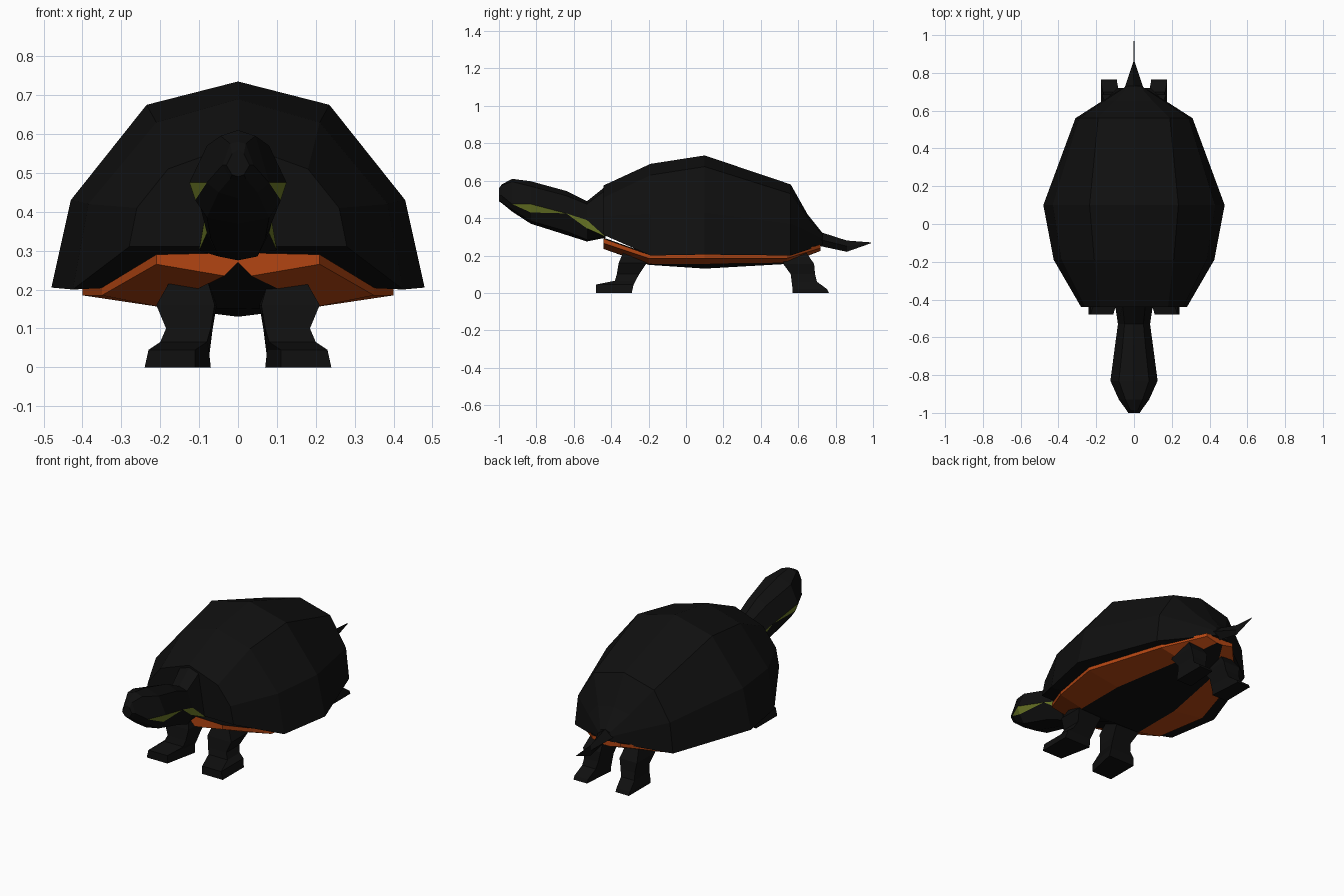
import bpy
import bmesh

cube = bpy.data.objects.get("Cube")
if cube:
    bpy.data.objects.remove(cube)


def material(name, rgb):
    m = bpy.data.materials.new(name)
    m.use_nodes = True
    m.diffuse_color = (*rgb, 1)
    m.node_tree.nodes["Principled BSDF"].inputs["Base Color"].default_value = (*rgb, 1)
    return m


BLACK = material("near_black", (0.005, 0.005, 0.005))
ORANGE = material("burnt_orange", (0.45, 0.06, 0.006))
OLIVE = material("olive_green", (0.15, 0.19, 0.02))


def loft(name, rings, mats, band_rule=lambda ring, seg: 0, cap_mat=0):
    """Skin closed rings of equal point count and cap both ends."""
    bm = bmesh.new()
    vs = [[bm.verts.new(p) for p in ring] for ring in rings]
    n = len(rings[0])
    for i in range(len(vs) - 1):
        for j in range(n):
            k = (j + 1) % n
            f = bm.faces.new((vs[i][j], vs[i][k], vs[i + 1][k], vs[i + 1][j]))
            f.material_index = band_rule(i, j)
    for ring in (vs[0], vs[-1]):
        bm.faces.new(ring).material_index = cap_mat
    bmesh.ops.remove_doubles(bm, verts=bm.verts, dist=1e-4)
    bmesh.ops.triangulate(bm, faces=[f for f in bm.faces if len(f.verts) > 4])
    bmesh.ops.recalc_face_normals(bm, faces=bm.faces)
    me = bpy.data.meshes.new(name)
    bm.to_mesh(me)
    bm.free()
    for m in mats:
        me.materials.append(m)
    ob = bpy.data.objects.new(name, me)
    bpy.context.collection.objects.link(ob)
    return ob


def mirrored(y, half):
    """Half section (x, z) from top centre to bottom centre -> full ring."""
    full = half + [(-x, z) for x, z in half[-2:0:-1]]
    return [(x, y, z) for x, z in full]


def half_band(seg, points):
    """Band number counted from the top, equal on both sides."""
    last = 2 * (points - 1) - 1
    return min(seg, last - seg)


# Domed shell: top, upper, mid, rim, closed underside
shell = [
    (-0.44, [(0, .575), (.18, .51), (.26, .41), (.28, .31), (0, .31)]),
    (-0.19, [(0, .69), (.21, .63), (.385, .42), (.425, .20), (0, .22)]),
    (0.10, [(0, .735), (.235, .675), (.43, .43), (.48, .205), (0, .22)]),
    (0.56, [(0, .58), (.19, .53), (.29, .37), (.31, .20), (0, .22)]),
    (0.65, [(0, .42), (.10, .40), (.16, .33), (.17, .23), (0, .24)]),
    (0.73, [(0, .32), (.03, .31), (.04, .29), (.04, .26), (0, .26)]),
]
loft("shell", [mirrored(y, h) for y, h in shell], [BLACK])

# Belly plate: orange wall and border, dark centre
belly = [
    (-0.44, [(0, .295), (.21, .29), (.21, .265), (.035, .235), (0, .27)]),
    (-0.20, [(0, .21), (.35, .205), (.35, .185), (.20, .155), (0, .15)]),
    (0.10, [(0, .21), (.40, .205), (.40, .185), (.20, .155), (0, .13)]),
    (0.54, [(0, .21), (.26, .205), (.26, .185), (.12, .16), (0, .155)]),
    (0.72, [(0, .26), (.09, .26), (.09, .24), (.02, .225), (0, .225)]),
]
loft("belly_plate", [mirrored(y, h) for y, h in belly], [BLACK, ORANGE],
     lambda i, j: 1 if half_band(j, 5) in (1, 2) else 0, cap_mat=1)

# Head and neck: the third band is a stripe that pinches to points
head = [
    (-1.00, [(0, .56), (.015, .55), (.03, .52), (.03, .52), (.015, .495), (0, .49)]),
    (-0.985, [(0, .58), (.02, .575), (.04, .52), (.04, .52), (.02, .485), (0, .48)]),
    (-0.93, [(0, .61), (.045, .595), (.08, .475), (.08, .475), (.05, .45), (0, .435)]),
    (-0.83, [(0, .597), (.08, .57), (.125, .475), (.11, .43), (.08, .385), (0, .37)]),
    (-0.64, [(0, .545), (.06, .52), (.10, .425), (.10, .425), (.07, .33), (0, .31)]),
    (-0.53, [(0, .49), (.05, .475), (.085, .39), (.08, .345), (.05, .285), (0, .275)]),
    (-0.43, [(0, .57), (.06, .55), (.10, .30), (.10, .30), (.04, .295), (0, .295)]),
]
loft("head_and_neck", [mirrored(y, h) for y, h in head], [BLACK, OLIVE],
     lambda i, j: 1 if half_band(j, 6) == 2 else 0)

# Tail: narrows to a thin upright tip
tail = [
    (0.64, [(0, .35), (.06, .29), (0, .25)]),
    (0.72, [(0, .325), (.05, .285), (0, .25)]),
    (0.86, [(0, .28), (.003, .25), (0, .22)]),
    (0.99, [(0, .27), (.001, .268), (0, .266)]),
]
loft("tail", [mirrored(y, h) for y, h in tail], [BLACK])

# Leg sections: z, inner x at front, inner x at back, outer x, front y, back y
front_leg = [
    (0.000, .11, .07, .24, -.48, -.29),
    (0.045, .11, .075, .23, -.48, -.28),
    (0.065, .08, .07, .20, -.38, -.27),
    (0.100, .07, .065, .185, -.37, -.25),
    (0.160, .06, .055, .21, -.36, -.21),
    (0.230, .08, .08, .17, -.33, -.20),
]
rear_leg = [
    (0.000, .075, .09, .175, .57, .765),
    (0.020, .075, .09, .175, .57, .755),
    (0.060, .07, .08, .165, .565, .70),
    (0.100, .065, .07, .16, .56, .69),
    (0.155, .06, .06, .17, .52, .685),
    (0.220, .07, .07, .15, .52, .64),
]
for label, sections in (("front_leg", front_leg), ("rear_leg", rear_leg)):
    for side, s in (("left", 1), ("right", -1)):
        rings = [[(s * xf, yf, z), (s * xo, yf, z), (s * xo, yb, z), (s * xb, yb, z)]
                 for z, xf, xb, xo, yf, yb in sections]
        loft(f"{side}_{label}", rings, [BLACK])
